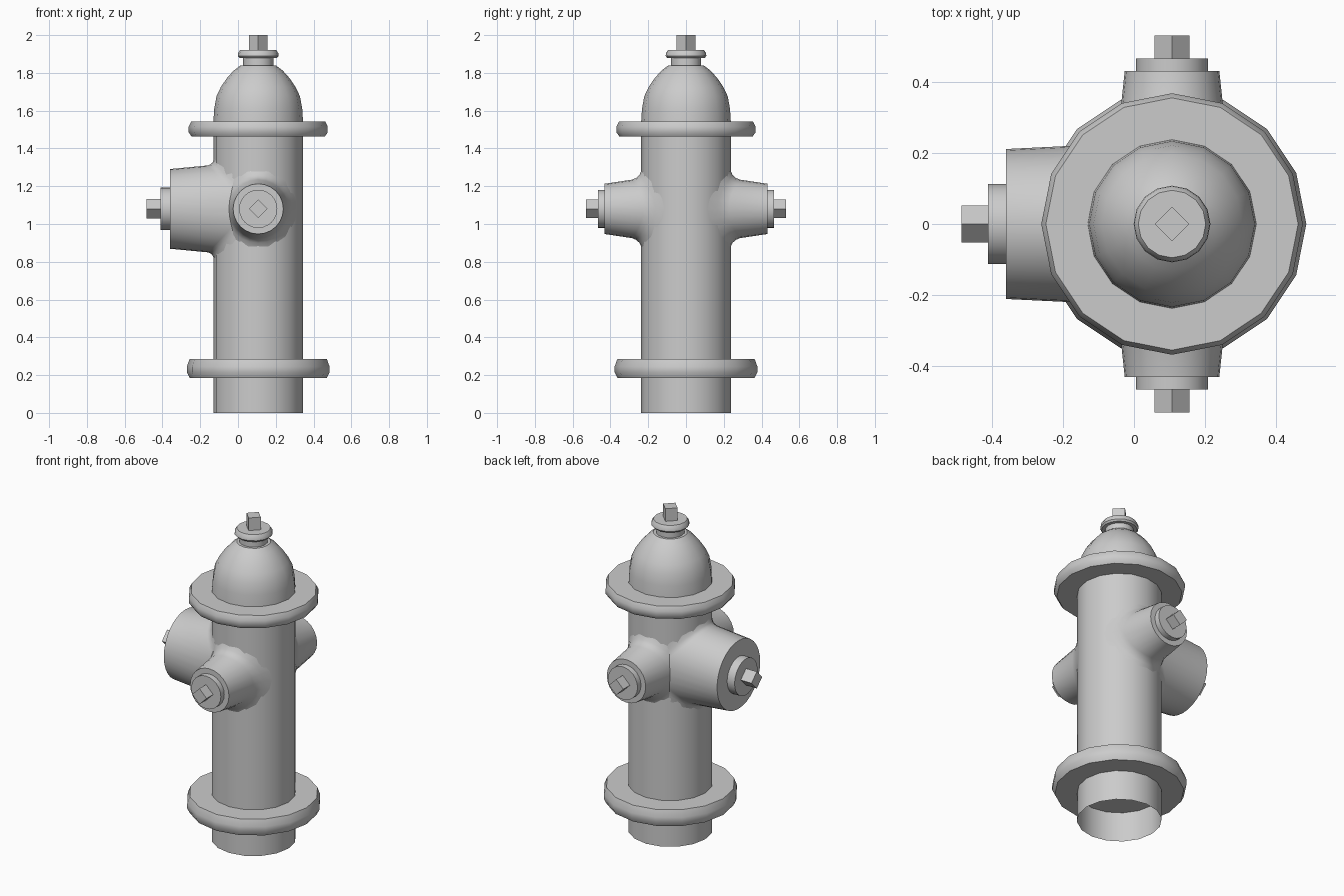
import bpy, bmesh, math
from mathutils import Matrix, Vector

if "Cube" in bpy.data.objects:
    bpy.data.objects.remove(bpy.data.objects["Cube"])

CX = 0.107      # body axis
R = 0.238       # body radius
NZ = 1.08       # outlet height


def build(name, rings, matrix, cap_start=True, cap_end=True):
    """Skin a list of rings of points into one smooth-by-angle object."""
    bm = bmesh.new()
    loops = [[bm.verts.new(matrix @ Vector(p)) for p in ring] for ring in rings]
    n = len(loops[0])
    for a, b in zip(loops, loops[1:]):
        for i in range(n):
            j = (i + 1) % n
            bm.faces.new((a[i], a[j], b[j], b[i]))
    if cap_start:
        bm.faces.new(loops[0][::-1])
    if cap_end:
        bm.faces.new(loops[-1])
    mesh = bpy.data.meshes.new(name)
    bm.to_mesh(mesh)
    bm.free()
    ob = bpy.data.objects.new(name, mesh)
    bpy.context.collection.objects.link(ob)
    bpy.ops.object.select_all(action='DESELECT')
    ob.select_set(True)
    bpy.context.view_layer.objects.active = ob
    bpy.ops.object.shade_smooth_by_angle(angle=math.radians(35))
    return ob


def circle(r, z, n):
    return [(r * math.cos(2 * math.pi * i / n), r * math.sin(2 * math.pi * i / n), z)
            for i in range(n)]


def lathe(name, profile, n, matrix, **caps):
    return build(name, [circle(r, z, n) for r, z in profile], matrix, **caps)


def saddle(r, lift, n):
    """Ring lying on the barrel surface, raised by lift along the outlet axis."""
    pts = []
    for x, y, _ in circle(r, 0, n):
        if lift == 0:
            y = max(-R * 0.97, min(R * 0.97, y))
        pts.append((x, y, math.sqrt(max((R * 0.985) ** 2 - y * y, 0)) + lift))
    return pts


def outlet(name, angle, flare, end, cap, nut, n=24):
    """Flared outlet with cap and square nut; local z points out of the barrel."""
    m = (Matrix.Translation((CX, 0, NZ)) @ Matrix.Rotation(angle, 4, 'Z')
         @ Matrix.Rotation(math.pi / 2, 4, 'Y'))
    rings = [saddle(r, lift, n) for r, lift in flare] + [circle(*end, n)]
    build(name, rings, m, cap_start=False)
    lathe(name + "_cap", [(cap[0], end[1] - 0.01), cap], n, m)
    lathe(name + "_nut", [(nut[0], cap[1] - 0.01), nut], 4, m)


axis = Matrix.Translation((CX, 0, 0))

# Barrel, open at the bottom
lathe("barrel", [(R, 0), (R, 1.5)], 16, axis, cap_start=False, cap_end=False)

# Flanges with a slightly bulged rim
lathe("lower_flange", [(0.363, 0.185), (0.378, 0.215), (0.378, 0.245), (0.363, 0.286)], 16, axis)
lathe("upper_flange", [(0.352, 1.462), (0.368, 1.485), (0.368, 1.515), (0.355, 1.542)], 16, axis)

# Domed bonnet, neck, collar and operating nut
lathe("bonnet", [(R, 1.53), (0.233, 1.61), (0.221, 1.676), (0.198, 1.725),
                 (0.166, 1.772), (0.13, 1.812), (0.096, 1.838)], 16, axis, cap_start=False)
lathe("neck", [(0.08, 1.83), (0.08, 1.89)], 16, axis)
lathe("collar", [(0.1, 1.88), (0.108, 1.89), (0.106, 1.905), (0.095, 1.922)], 16, axis)
lathe("top_nut", [(0.049, 1.91), (0.049, 2.0)], 4, axis)

# Two side outlets
side_flare = [(0.205, 0), (0.18, 0.012), (0.165, 0.028), (0.155, 0.05)]
for side, angle in (("front", -math.pi / 2), ("back", math.pi / 2)):
    outlet(side + "_outlet", angle, side_flare, (0.133, 0.431), (0.101, 0.465), (0.049, 0.53))

# Large pumper outlet
outlet("large_outlet", math.pi, [(0.265, 0), (0.245, 0.008), (0.236, 0.018), (0.23, 0.032)],
       (0.211, 0.467), (0.112, 0.518), (0.052, 0.592), n=32)
